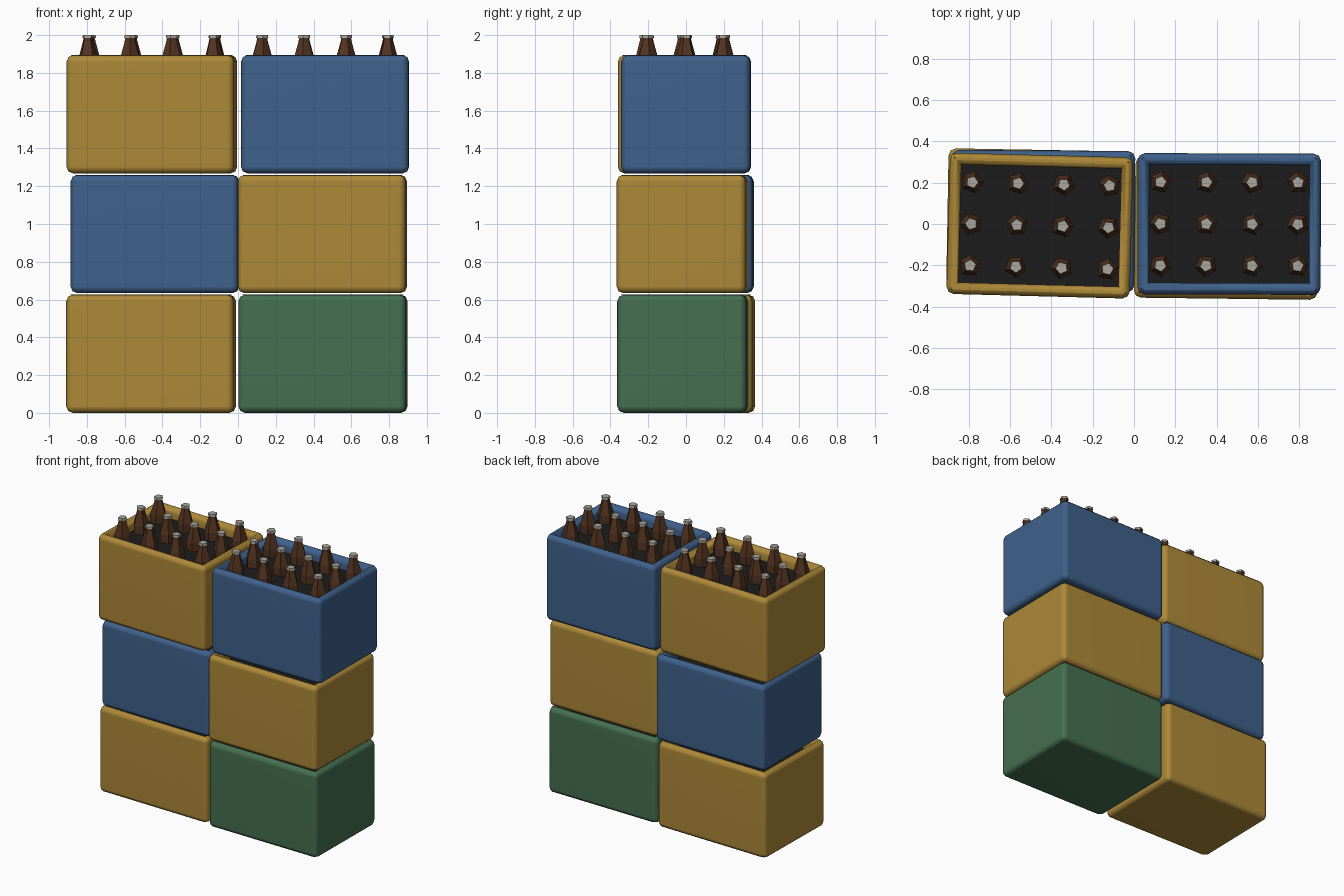
import bpy, bmesh, math, random
from mathutils import Matrix

if "Cube" in bpy.data.objects:
    bpy.data.objects.remove(bpy.data.objects["Cube"])

random.seed(4)
W, D, H, PITCH = 0.888, 0.684, 0.626, 0.634
WALL, RECESS, BEVEL = 0.08, 0.08, 0.035


def material(name, rgb):
    m = bpy.data.materials.new(name)
    m.diffuse_color = (*rgb, 1)
    m.use_nodes = True
    m.node_tree.nodes["Principled BSDF"].inputs["Base Color"].default_value = m.diffuse_color
    return m


YELLOW = material("yellow", (0.42, 0.25, 0.04))
BLUE = material("blue", (0.05, 0.12, 0.26))
GREEN = material("green", (0.06, 0.16, 0.08))
DARK = material("dark", (0.012, 0.012, 0.012))
BROWN = material("brown_glass", (0.09, 0.035, 0.015))
CAP = material("cap", (0.4, 0.38, 0.34))


def finish(bm, name, mats, matrix, angle):
    me = bpy.data.meshes.new(name)
    bmesh.ops.recalc_face_normals(bm, faces=bm.faces)
    bm.to_mesh(me)
    bm.free()
    ob = bpy.data.objects.new(name, me)
    bpy.context.collection.objects.link(ob)
    ob.matrix_world = matrix
    for m in mats:
        me.materials.append(m)
    bpy.ops.object.select_all(action='DESELECT')
    ob.select_set(True)
    bpy.context.view_layer.objects.active = ob
    if angle:
        bpy.ops.object.shade_smooth_by_angle(angle=math.radians(angle))
    return ob


# Crate: box with a recessed dark top, outer edges and rim bevelled
def crate(name, mat, place):
    bm = bmesh.new()
    bmesh.ops.create_cube(bm, size=1, matrix=Matrix.Translation((0, 0, H / 2)) @ Matrix.Diagonal((W, D, H, 1)))
    top = max(bm.faces, key=lambda f: f.calc_center_median().z)
    bmesh.ops.inset_region(bm, faces=[top], thickness=WALL)
    bmesh.ops.translate(bm, verts=top.verts, vec=(0, 0, 0))
    out = bmesh.ops.extrude_discrete_faces(bm, faces=[top])
    floor = out['faces'][0]
    bmesh.ops.translate(bm, verts=floor.verts, vec=(0, 0, -RECESS))
    floor.material_index = 1
    edges = [e for e in bm.edges if e not in set(floor.edges)
             and e.calc_face_angle(0) > 0.5 and e.calc_length() > RECESS + 0.01]
    bmesh.ops.bevel(bm, geom=edges, offset=BEVEL, segments=2, profile=0.5, affect='EDGES')
    ob = finish(bm, name, [mat, DARK], place, 60)
    wn = ob.modifiers.new("weighted", 'WEIGHTED_NORMAL')
    wn.keep_sharp = True


# Bottle: five-sided lathe with a grey cap
def bottle(name, matrix):
    bm = bmesh.new()
    z0 = H - RECESS - 0.01
    profile = [(0.055, z0), (0.055, H - 0.02), (0.03, H + 0.07), (0.026, H + 0.09),
               (0.032, H + 0.09), (0.03, H + 0.106)]
    rings = [[bm.verts.new((r * math.cos(i * math.tau / 5), r * math.sin(i * math.tau / 5), z))
              for i in range(5)] for r, z in profile]
    for k in range(len(rings) - 1):
        for i in range(5):
            j = (i + 1) % 5
            f = bm.faces.new((rings[k][i], rings[k][j], rings[k + 1][j], rings[k + 1][i]))
            f.material_index = int(k >= 3)
    bm.faces.new(rings[0][::-1])
    bm.faces.new(rings[-1]).material_index = 1
    finish(bm, name, [BROWN, CAP], matrix, 0)


# Stack: name, colour, centre x, centre y, layer, turn in degrees
STACK = [("bottom_left_crate", YELLOW, -0.46, 0.017, 0, -1.0),
         ("bottom_right_crate", GREEN, 0.45, -0.017, 0, -0.7),
         ("middle_left_crate", BLUE, -0.44, 0.014, 1, -0.4),
         ("middle_right_crate", YELLOW, 0.447, -0.02, 1, -0.7),
         ("top_left_crate", YELLOW, -0.456, -0.008, 2, -1.5),
         ("top_right_crate", BLUE, 0.461, 0.0, 2, -0.2)]

for name, mat, x, y, layer, turn in STACK:
    place = Matrix.Translation((x, y, layer * PITCH)) @ Matrix.Rotation(math.radians(turn), 4, 'Z')
    crate(name, mat, place)
    if layer == 2:
        for i in range(4):
            for j in range(3):
                spin = Matrix.Rotation(random.uniform(0, math.tau), 4, 'Z')
                pos = Matrix.Translation(((i - 1.5) * 0.222, (j - 1) * 0.202, 0))
                bottle(f"{name.replace('crate', 'bottle')}_{i}_{j}", place @ pos @ spin)
